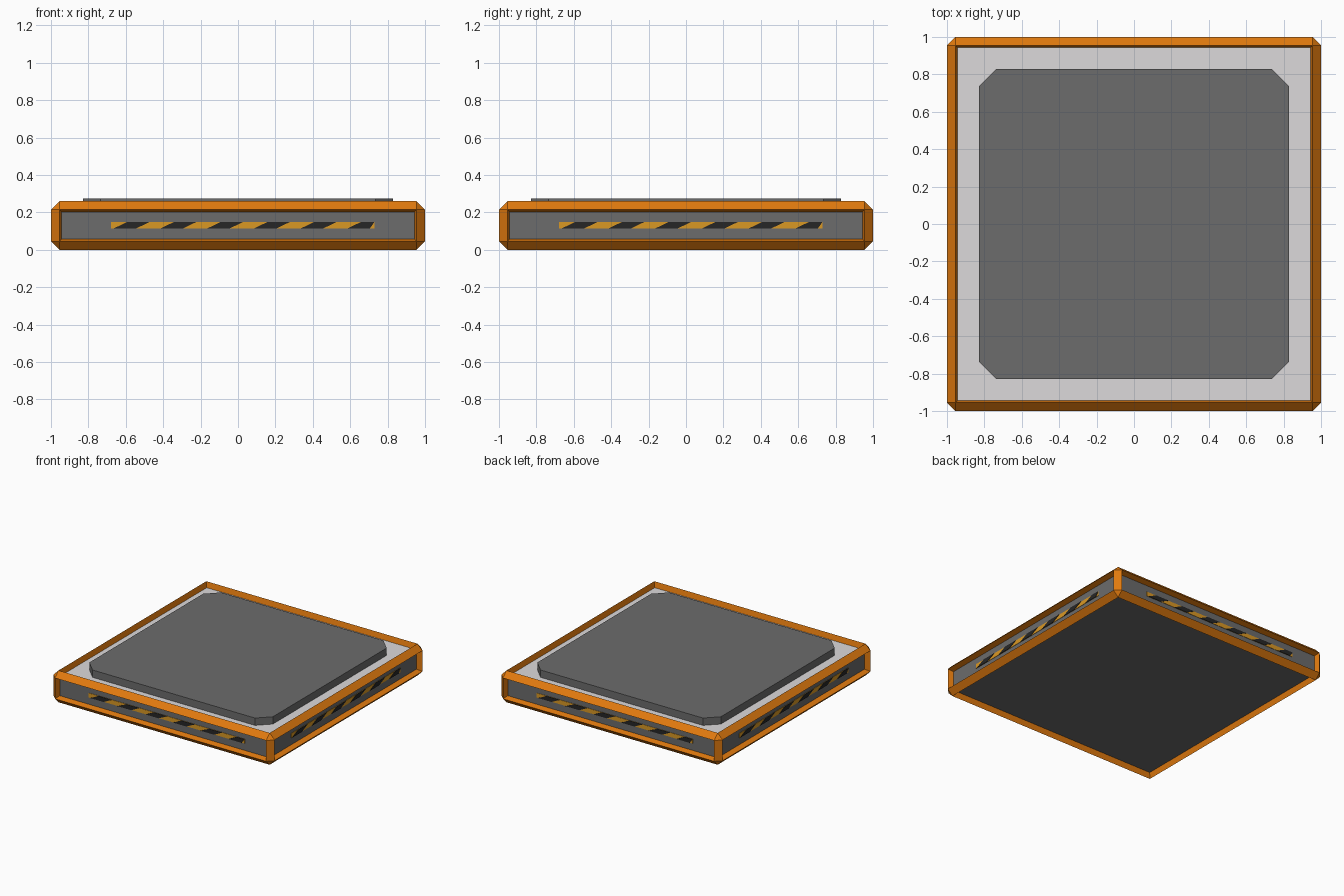
import bpy, bmesh, math
from mathutils import Matrix, Vector

if "Cube" in bpy.data.objects:
    bpy.data.objects.remove(bpy.data.objects["Cube"])

H = 0.26        # frame height
CH = 0.045      # chamfer
DEPTH = 0.045   # panel recess


def material(name, r, g, b):
    def lin(c):
        c /= 255
        return c / 12.92 if c <= 0.04045 else ((c + 0.055) / 1.055) ** 2.4
    m = bpy.data.materials.new(name)
    m.diffuse_color = (lin(r), lin(g), lin(b), 1)
    m.use_nodes = True
    m.node_tree.nodes["Principled BSDF"].inputs["Base Color"].default_value = m.diffuse_color
    return m


ORANGE = material("orange frame", 225, 122, 14)
GREY = material("mid grey", 108, 108, 108)
LIGHT = material("light grey", 220, 218, 219)
YELLOW = material("stripe yellow", 218, 152, 36)
BLACK = material("stripe black", 38, 38, 38)


def finish(bm, name, mats):
    me = bpy.data.meshes.new(name)
    bmesh.ops.recalc_face_normals(bm, faces=bm.faces)
    bm.to_mesh(me)
    bm.free()
    for m in mats:
        me.materials.append(m)
    ob = bpy.data.objects.new(name, me)
    bpy.context.collection.objects.link(ob)
    return ob


def prism(bm, points, offset):
    """Extrude a flat polygon along an offset vector."""
    face = bm.faces.new([bm.verts.new(p) for p in points])
    ext = bmesh.ops.extrude_face_region(bm, geom=[face], use_keep_orig=True)
    verts = [v for v in ext["geom"] if isinstance(v, bmesh.types.BMVert)]
    bmesh.ops.translate(bm, verts=verts, vec=offset)


# Chamfered frame with a recessed panel on all six sides
bm = bmesh.new()
bmesh.ops.create_cube(bm, size=1, matrix=Matrix.Translation((0, 0, H / 2))
                      @ Matrix.Diagonal((2, 2, H, 1)))
bmesh.ops.bevel(bm, geom=bm.edges[:], offset=CH, segments=1, affect='EDGES',
                profile=0.5)
bm.normal_update()
sides = [f for f in bm.faces if max(abs(c) for c in f.normal) > 0.99]
bmesh.ops.inset_individual(bm, faces=sides, thickness=0.017, depth=-DEPTH)
bm.normal_update()
for f in sides:
    f.material_index = 2 if f.normal.z > 0.9 else 1
finish(bm, "frame_and_panels", [ORANGE, GREY, LIGHT])

# Raised top plate with cut corners
bm = bmesh.new()
a, b = 0.83, 0.735
outline = [(b, -a), (a, -b), (a, b), (b, a), (-b, a), (-a, b), (-a, -b), (-b, -a)]
prism(bm, [(x, y, H - DEPTH - 0.005) for x, y in outline],
      Vector((0, 0, 0.275 - (H - DEPTH - 0.005))))
finish(bm, "top_plate", [GREY])

# Hazard strip on each side: yellow plate with slanted black bars
X0, X1, Z0, Z1 = -0.68, 0.73, 0.114, 0.15
WALL = -1 + DEPTH
for k, side in enumerate(("front", "right", "back", "left")):
    turn = Matrix.Rotation(k * math.pi / 2, 4, 'Z')

    bm = bmesh.new()
    prism(bm, [(X0, WALL, Z0), (X1, WALL, Z0), (X1, WALL, Z1), (X0, WALL, Z1)],
          Vector((0, -0.003, 0)))
    bm.transform(turn)
    finish(bm, side + "_hazard_strip", [YELLOW])

    bm = bmesh.new()
    for i in range(6):
        x = -0.665 + 0.25 * i
        pts = [(x, Z0), (x + 0.12, Z0), (min(x + 0.195, X1), Z1), (x + 0.075, Z1)]
        prism(bm, [(px, WALL - 0.002, pz) for px, pz in pts],
              Vector((0, -0.004, 0)))
    bm.transform(turn)
    finish(bm, side + "_hazard_bars", [BLACK])
